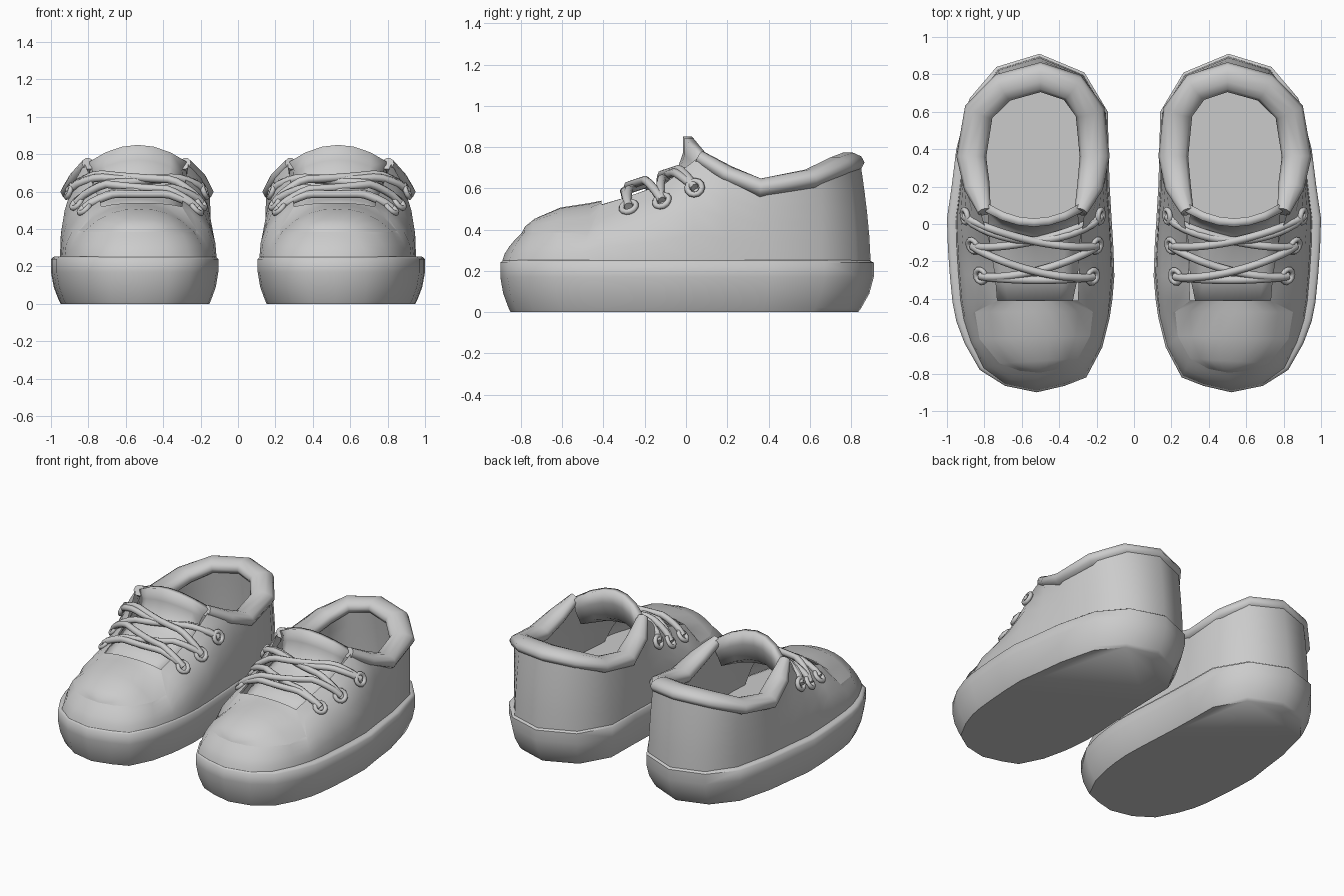
import bpy, bmesh, math
from mathutils import Vector

if "Cube" in bpy.data.objects:
    bpy.data.objects.remove(bpy.data.objects["Cube"])

grey = bpy.data.materials.new("soft_grey")
grey.diffuse_color = (0.6, 0.6, 0.6, 1)
grey.use_nodes = True
grey.node_tree.nodes["Principled BSDF"].inputs["Base Color"].default_value = grey.diffuse_color


def make(name, verts, faces, solid=0, angle=35):
    """Mesh part of one shoe, mirrored across x = 0 to make the pair."""
    mesh = bpy.data.meshes.new(name)
    bm = bmesh.new()
    vs = [bm.verts.new(v) for v in verts]
    for f in faces:
        bm.faces.new([vs[i] for i in f])
    bmesh.ops.recalc_face_normals(bm, faces=bm.faces)
    bm.to_mesh(mesh)
    bm.free()
    ob = bpy.data.objects.new(name, mesh)
    bpy.context.collection.objects.link(ob)
    mesh.materials.append(grey)
    bpy.ops.object.select_all(action='DESELECT')
    ob.select_set(True)
    bpy.context.view_layer.objects.active = ob
    bpy.ops.object.shade_smooth_by_angle(angle=math.radians(angle))
    if solid:
        mod = ob.modifiers.new("thickness", 'SOLIDIFY')
        mod.thickness, mod.offset = solid, -1
    mod = ob.modifiers.new("pair", 'MIRROR')
    mod.use_mirror_merge = False
    return ob


def loft(rings, closed=True, caps=False):
    """Quads between equal rings of points."""
    n = len(rings[0])
    verts = [p for r in rings for p in r]
    faces = []
    for r in range(len(rings) - 1):
        for k in range(n if closed else n - 1):
            a, b = r * n + k, r * n + (k + 1) % n
            faces.append((a, a + n, b + n, b))
    if caps:
        faces += [tuple(range(n)), tuple(reversed(range(len(verts) - n, len(verts))))]
    return verts, faces


def sweep(points, radii, sides):
    """Tube with (width, height) radii along a path, kept level."""
    rings = []
    for i, p in enumerate(points):
        t = (points[min(i + 1, len(points) - 1)] - points[max(i - 1, 0)]).normalized()
        s = t.cross(Vector((0, 0, 1))).normalized()
        u = s.cross(t)
        w, h = radii[i]
        rings.append([p + s * w * math.cos(a) + u * h * math.sin(a)
                      for a in (2 * math.pi * j / sides for j in range(sides))])
    return loft(rings, True, True)


# Sole outline, heel -> outer side -> toe -> inner side
outline = [(.505, .91), (.735, .84), (.88, .67), (.95, .40), (.975, .2), (1, .03), (.995, -.13),
           (.985, -.27), (.97, -.42), (.95, -.52), (.905, -.64), (.825, -.78), (.69, -.865),
           (.52, -.90), (.37, -.865), (.255, -.82), (.17, -.66), (.13, -.5), (.115, -.4),
           (.105, -.28), (.11, -.13), (.12, .03), (.13, .2), (.135, .36), (.14, .6), (.265, .81)]
# Matching upper edge: collar, lace edge, toe panel border
edge = [(.5, .785, .725), (.70, .73, .705), (.83, .60, .645), (.87, .36, .60), (.84, .2, .67),
        (.80, .065, .75), (.77, -.10, .625), (.74, -.28, .56), (.73, -.41, .52), (.85, -.47, .39),
        (.826, -.615, .385), (.72, -.745, .385), (.61, -.785, .385), (.505, -.795, .385),
        (.40, -.775, .385), (.30, -.72, .385), (.235, -.60, .385), (.22, -.47, .39),
        (.30, -.41, .52), (.295, -.28, .56), (.285, -.10, .625), (.285, .065, .75), (.235, .2, .67),
        (.21, .36, .60), (.235, .60, .645), (.33, .73, .705)]
edge = [Vector(e) for e in edge]
N = len(outline)


def ring(inset, z):
    fx, fy, heel = 1 - inset / .445, 1 - inset / .9, 1 - 1.5 * inset / .9
    return [Vector((.54 + (x - .54) * fx, y * (heel if y > 0 else fy), z)) for x, y in outline]


# Sole: rounded lower rim and a small ledge on top, which is also the insole
make("sole", *loft([ring(.05, 0), ring(.04, .02), ring(.014, .09), ring(0, .17), ring(0, .24),
                    ring(.015, .252), ring(.04, .252)], True, True), angle=55)

# Upper: walls that curl inward toward the edge and meet the outside of the collar
base = ring(.01, .25)
for p in base:
    p.x -= .13 * max(0, p.x - .70)
flush = {5: .02, 21: .02, 4: .05, 22: .05, **{i: .06 for i in (23, 24, 25, 0, 1, 2, 3)}}


def shift(i, d):
    """Edge point moved level toward the base by d."""
    out = base[i] - edge[i]
    out.z = 0
    return edge[i] + out.normalized() * min(d, out.length)


def wall(i, t):
    top = shift(i, flush.get(i, 0))
    power = 2.4 if i in (5, 6, 7, 8, 18, 19, 20, 21) else 1.5
    p = base[i].lerp(top, t ** power)
    p.z = base[i].z + (top.z - base[i].z) * t
    return p


make("upper", *loft([[wall(i, t) for i in range(N)] for t in (0, .25, .5, .7, .85, 1)]), angle=50)

# Lining: inside wall from the collar and lace edge down to the insole
back = list(range(18, N)) + list(range(9))
floor = ring(.085, .25)
tops = [shift(i, -flush.get(i, 0)) - Vector((0, 0, .015)) for i in back]
make("lining", *loft([[floor[i].lerp(p, t) + Vector((0, 0, .03 * math.sin(math.pi * t)))
                       for i, p in zip(back, tops)] for t in (0, .35, .7, 1)], False), angle=50)

# Toe panel: dome bridging the left and right border
rows = []
for k, rise in enumerate((.02, .138, .122, .068, .03, 0)):
    a, b = edge[8 + k], edge[18 - k]
    rows.append([a.lerp(b, j / 8) + Vector((0, 0, rise * (1 - abs(j / 4 - 1) ** 2.5)))
                 for j in range(9)])
verts, faces = loft(rows[:-1], False)
verts.append(edge[13])
tip = len(verts) - 1
faces += [(36 + j, tip, 37 + j) for j in range(8)]
make("toe_panel", verts, faces, angle=50)

# Padded collar
order = list(range(21, 26)) + list(range(6))
radii = [(.035, .035), (.07, .042)] + [(.08, .05)] * 7 + [(.07, .042), (.035, .035)]
make("collar", *sweep([edge[i] for i in order], radii, 10), angle=60)

# Tongue: sheet (y, z, half width, edge drop) bent upright at the top
rows = []
for y, z, w, drop in ((-.45, .51, .2, .03), (-.28, .56, .235, .04), (-.13, .615, .245, .05),
                      (-.05, .67, .25, .07), (-.015, .77, .26, .08), (-.015, .85, .26, .09)):
    rows.append([Vector((.535 + w * u, y + (.08 * u * u if z > .63 else 0), z - drop * u * u))
                 for u in (-1, -.67, -.33, 0, .33, .67, 1)])
make("tongue", *loft(rows, False), solid=.045, angle=50)

# Eyelets: three rings on each side of the lacing
outer, inner = [], []
verts, faces = [], []
for side, ids in ((outer, (7, 6, 5)), (inner, (19, 20, 21))):
    for i, t in zip(ids, (.82, .76, .70)):
        p = wall(i, t)
        n = (wall(i, t + .05) - wall(i, t - .05)).cross(wall(i + 1, t) - wall(i - 1, t)).normalized()
        if n.z < 0:
            n = -n
        side.append(p + n * .012)
        q = n.to_track_quat('Z', 'Y')
        start = len(verts)
        for a in range(12):
            ca, sa = math.cos(a * math.pi / 6), math.sin(a * math.pi / 6)
            for b in range(6):
                r = .036 + .015 * math.cos(b * math.pi / 3)
                verts.append(p + n * .008 + q @ Vector((r * ca, r * sa, .015 * math.sin(b * math.pi / 3))))
                a2, b2 = (a + 1) % 12, (b + 1) % 6
                faces.append(tuple(start + v for v in (a * 6 + b, a2 * 6 + b, a2 * 6 + b2, a * 6 + b2)))
make("eyelets", verts, faces, angle=80)


# Laces: strands arching over the tongue between two eyelets
def lace(name, a, b, sag, lift):
    pts = []
    for j in range(17):
        t = j / 16
        p = a.lerp(b, t)
        p.y -= sag * math.sin(math.pi * t) ** .7
        w = min(1, min(t, 1 - t) * (b - a).length / .16) ** .75
        top = .53 + .33 * (p.y + .41) + lift
        p.z += (top - p.z) * w
        pts.append(p)
    make(name, *sweep(pts, [(.021, .021)] * 17, 8), angle=80)


lace("lace_bottom", outer[0], inner[0], .02, .02)
for r in range(2):
    lace("lace_rising_%d" % r, outer[r], inner[r + 1], .05, .02)
    lace("lace_falling_%d" % r, outer[r + 1], inner[r], .05, .04)
lace("lace_top", outer[2], inner[2], .13, .03)
